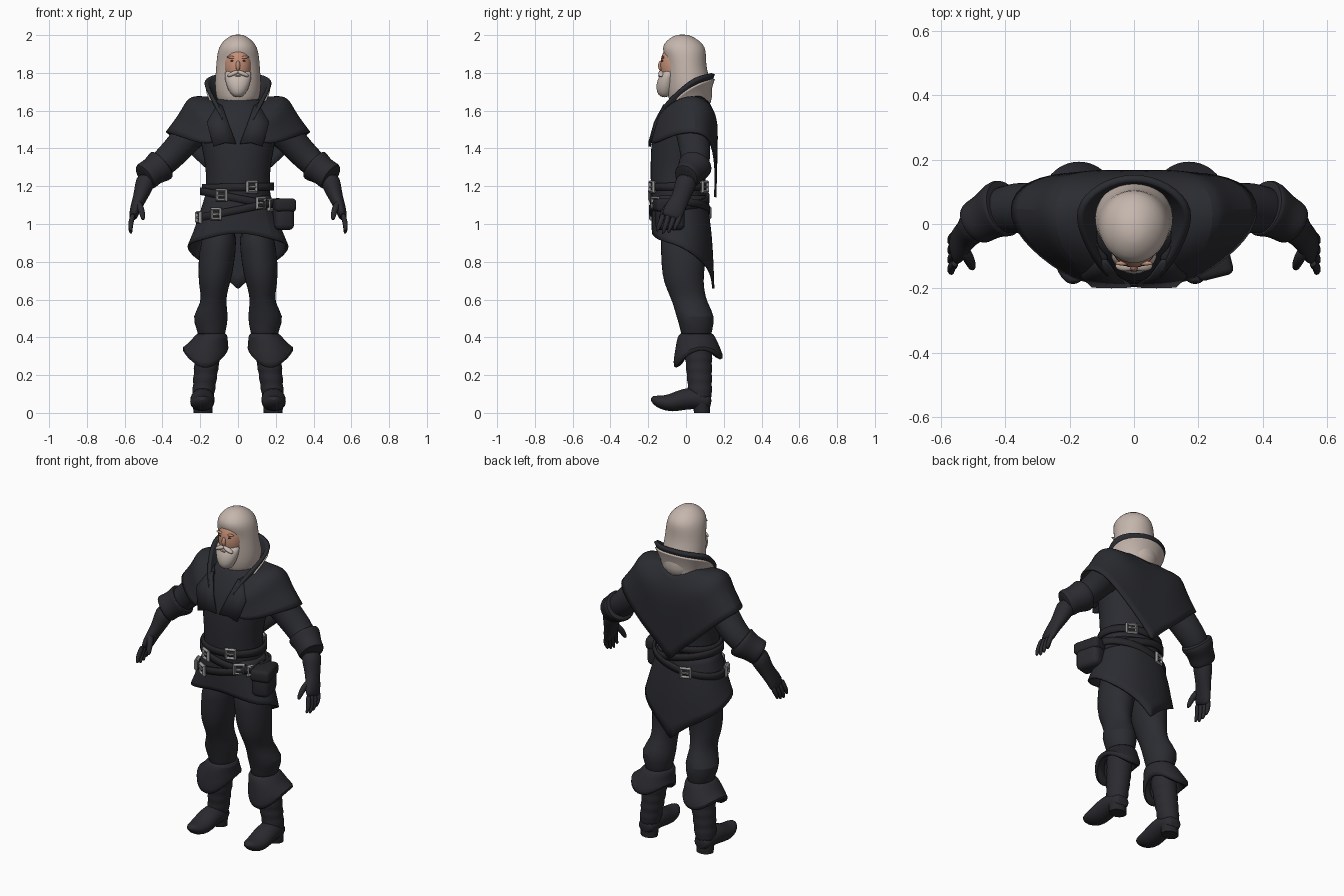
import bpy, bmesh, math
from mathutils import Vector, Matrix

if "Cube" in bpy.data.objects:
    bpy.data.objects.remove(bpy.data.objects["Cube"])


def material(name, r, g, b):
    m = bpy.data.materials.new(name)
    m.use_nodes = True
    m.diffuse_color = (r, g, b, 1)
    bsdf = m.node_tree.nodes["Principled BSDF"]
    bsdf.inputs["Base Color"].default_value = (r, g, b, 1)
    bsdf.inputs["Roughness"].default_value = .8
    return m


CLOTH = material("charcoal cloth", .024, .025, .031)
LEATHER = material("dark leather", .023, .023, .029)
STRAP = material("black strap", .02, .02, .024)
METAL = material("grey metal", .3, .3, .3)
HAIR = material("ash hair", .56, .47, .42)
BEARD = material("pale beard", .57, .49, .44)
SKIN = material("skin", .56, .28, .19)
DARK = material("dark eye", .1, .05, .04)


def finish(bm, name, mat, sub=0, thick=0):
    bmesh.ops.remove_doubles(bm, verts=bm.verts, dist=.0005)
    bmesh.ops.recalc_face_normals(bm, faces=bm.faces)
    mesh = bpy.data.meshes.new(name)
    bm.to_mesh(mesh)
    bm.free()
    mesh.materials.append(mat)
    obj = bpy.data.objects.new(name, mesh)
    bpy.context.collection.objects.link(obj)
    if sub:
        mod = obj.modifiers.new("smooth", "SUBSURF")
        mod.levels = mod.render_levels = sub
    if thick:
        mod = obj.modifiers.new("thickness", "SOLIDIFY")
        mod.thickness, mod.offset = thick, 0
    return obj


def loft(name, stations, mat, ref=None, side=1, n=16, sub=1):
    """Skin elliptical rings (x, y, z, r1, r2); ref None keeps the rings level."""
    bm = bmesh.new()
    centres = [Vector((x * side, y, z)) for x, y, z, *_ in stations]
    rings = []
    for i, (c, st) in enumerate(zip(centres, stations)):
        u, v = Vector((1, 0, 0)), Vector((0, 1, 0))
        if ref:
            t = (centres[min(i + 1, len(centres) - 1)] - centres[max(i - 1, 0)]).normalized()
            v = Vector(ref) - t * t.dot(Vector(ref))
            v.normalize()
            u = v.cross(t)
        angles = [math.tau * k / n for k in range(n)]
        rings.append([bm.verts.new(c + u * st[3] * math.cos(a) + v * st[4] * math.sin(a)) for a in angles])
    for p, q in zip(rings, rings[1:]):
        for k in range(n):
            bm.faces.new((p[k], p[(k + 1) % n], q[(k + 1) % n], q[k]))
    bm.faces.new(rings[0][::-1])
    bm.faces.new(rings[-1])
    return finish(bm, name, mat, sub)


def sheet(name, cols, mat, sides=(1, -1), sub=2, thick=.012):
    """Cloth panel from columns of points, repeated on each side of the body."""
    bm = bmesh.new()
    for s in sides:
        grid = [[bm.verts.new((x * s, y, z)) for x, y, z in col] for col in cols]
        for p, q in zip(grid, grid[1:]):
            for k in range(len(p) - 1):
                bm.faces.new((p[k], q[k], q[k + 1], p[k + 1]))
    return finish(bm, name, mat, sub, thick)


def ball(name, loc, scale, mat, tilt=0):
    bm = bmesh.new()
    m = Matrix.Translation(loc) @ Matrix.Rotation(tilt, 4, "Y") @ Matrix.Diagonal((*scale, 1))
    bmesh.ops.create_uvsphere(bm, u_segments=24, v_segments=16, radius=1, matrix=m)
    return finish(bm, name, mat)


def box(name, loc, size, mat, turn=0, bevel=.02):
    bm = bmesh.new()
    m = Matrix.Translation(loc) @ Matrix.Rotation(turn, 4, "Z") @ Matrix.Diagonal((*size, 1))
    bmesh.ops.create_cube(bm, size=1, matrix=m)
    bmesh.ops.bevel(bm, geom=bm.edges[:], offset=bevel, segments=3, affect="EDGES", profile=.5)
    return finish(bm, name, mat)


# Torso
loft("torso", [(0, -.03, 1, .18, .14), (0, -.04, 1.15, .175, .145), (0, -.045, 1.25, .165, .145),
               (0, -.03, 1.4, .19, .158), (0, -.015, 1.52, .22, .158), (0, 0, 1.62, .18, .115),
               (0, .01, 1.68, .09, .09)], CLOTH, n=24)

# Shoulder mantle: neck, shoulder and hem points, with a row that keeps the shoulder corner crisp
mantle = [
    [(0, .125, 1.63), (0, .165, 1.54), (0, .155, 1.12)],
    [(.03, .12, 1.64), (.05, .165, 1.55), (.04, .155, 1.185)],
    [(.08, .09, 1.67), (.15, .165, 1.58), (.18, .16, 1.3)],
    [(.12, .06, 1.68), (.24, .135, 1.64), (.34, .135, 1.46)],
    [(.13, .02, 1.66), (.265, .04, 1.7), (.395, .05, 1.49)],
    [(.12, -.05, 1.65), (.25, -.06, 1.66), (.35, -.05, 1.48)],
    [(.1, -.09, 1.63), (.19, -.14, 1.57), (.22, -.155, 1.43)],
    [(.07, -.11, 1.62), (.12, -.165, 1.54), (.12, -.185, 1.42)]]
for col in mantle:
    fold = Vector(col[1]).lerp(Vector(col[2]), .4)
    fold.x *= .94
    col.insert(2, fold)
sheet("mantle", mantle, CLOTH)

# Standing collar with hair falling over its outside, and lapels
collar = [
    [(0, .115, 1.68), (0, .135, 1.75), (0, .152, 1.8)],
    [(.08, .095, 1.67), (.095, .11, 1.74), (.105, .125, 1.79)],
    [(.11, .03, 1.64), (.145, .035, 1.71), (.188, .045, 1.775)],
    [(.11, -.04, 1.6), (.125, -.05, 1.64), (.148, -.06, 1.69)],
    [(.09, -.1, 1.56), (.1, -.115, 1.59), (.11, -.125, 1.625)],
    [(.05, -.16, 1.49), (.06, -.165, 1.51), (.07, -.165, 1.55)]]
sheet("collar", collar, CLOTH, thick=.02)
fall = []
for low, mid, rim in collar[:4]:
    points = [Vector(low) - Vector((0, 0, .06)), Vector(low), Vector(mid), Vector(mid).lerp(Vector(rim), .45)]
    fall.append([p * 1.09 - Vector((0, 0, p.z * .09)) for p in points])
sheet("hair_fall", fall, HAIR, thick=.014)
sheet("lapels", [
    [(.085, -.115, 1.63), (.05, -.165, 1.53), (.01, -.192, 1.425)],
    [(.105, -.115, 1.62), (.1, -.165, 1.535), (.07, -.194, 1.43)],
    [(.12, -.115, 1.61), (.165, -.16, 1.535), (.13, -.192, 1.41)]], CLOTH, sub=0)

# Coat skirt with a long pointed tail
sheet("coat_skirt", [
    [(0, .1, 1.15), (0, .135, .95), (0, .145, .645)],
    [(.03, .1, 1.15), (.035, .133, .95), (.03, .143, .685)],
    [(.09, .09, 1.15), (.12, .125, .95), (.115, .13, .755)],
    [(.17, .02, 1.15), (.22, .05, .97), (.25, .06, .83)],
    [(.17, -.05, 1.15), (.22, -.06, 1), (.275, -.06, .9)],
    [(.14, -.14, 1.15), (.17, -.15, 1.03), (.205, -.155, .91)],
    [(0, -.185, 1.15), (0, -.19, 1.05), (0, -.185, .97)]], CLOTH)


# Belts and buckles
def belt_point(angle, z, tilt, rx, ry, lift=0):
    x = rx * math.sin(angle)
    return Vector((x, -.035 - ry * math.cos(angle), z + tilt * x + lift))


def buckle(name, angle, belt, size=.036):
    normal = Vector((math.sin(angle), -math.cos(angle), 0))
    spin = normal.to_track_quat("Z", "Y") @ Matrix.Rotation(math.pi / 4, 3, "Z").to_quaternion()
    place = belt_point(angle, *belt) + normal * .006
    bpy.ops.mesh.primitive_torus_add(major_segments=4, minor_segments=4, major_radius=size, minor_radius=.012,
                                     location=place, rotation=spin.to_euler())
    ring = bpy.context.object
    ring.name = name
    ring.data.materials.append(METAL)
    box(name + "_prong", place + normal * .004, (.04, .008, .01), METAL, angle, .002)


belts = {"upper": (1.195, .02, .185, .15), "middle": (1.135, -.2, .195, .153), "lower": (1.075, .2, .215, .155)}
placings = {"upper": (.4, 2.6), "middle": (-.45, .65, 1.05), "lower": (-.55, -1.2, 3.5)}
for part, belt in belts.items():
    cols = [[belt_point(math.tau * k / 32, *belt, lift) for lift in (-.02, .02)] for k in range(33)]
    sheet(part + "_belt", cols, STRAP, sides=(1,), sub=1, thick=.014)
    for k, angle in enumerate(placings[part]):
        buckle(f"{part}_buckle_{k}", angle, belt)

# Pouch on the left hip
box("pouch", (.235, -.085, 1.045), (.105, .15, .155), LEATHER, .25, .03)
box("pouch_flap", (.237, -.087, 1.1), (.115, .165, .07), STRAP, .25, .02)

# Head, hair and beard
ball("face", (0, -.05, 1.84), (.076, .086, .12), SKIN)
loft("hair", [(0, .025, 1.6, .09, .1), (0, .022, 1.68, .12, .122), (0, .016, 1.75, .124, .118),
              (0, .004, 1.81, .118, .108), (0, 0, 1.87, .114, .106), (0, -.009, 1.915, .108, .116),
              (0, -.014, 1.952, .094, .108), (0, -.018, 1.986, .06, .068), (0, -.02, 2.004, .022, .025)],
     HAIR, n=24)
loft("beard", [(0, -.113, 1.67, .02, .02), (0, -.113, 1.695, .046, .044), (0, -.107, 1.74, .066, .052),
               (0, -.098, 1.785, .073, .046), (0, -.085, 1.82, .074, .032)], BEARD)
ball("nose", (0, -.135, 1.838), (.012, .013, .026), SKIN)
ball("mouth", (0, -.143, 1.784), (.015, .005, .004), SKIN)
for s, label in ((1, "left"), (-1, "right")):
    ball(label + "_moustache", (s * .026, -.131, 1.796), (.034, .016, .012), BEARD, s * .4)
    ball(label + "_brow", (s * .034, -.122, 1.882), (.024, .007, .007), SKIN, s * -.12)
    ball(label + "_eye", (s * .03, -.125, 1.864), (.011, .005, .004), DARK)

    # Arm, flared sleeve cuff and glove
    loft(label + "_sleeve", [(.16, .02, 1.56, .09, .09), (.25, .035, 1.48, .086, .09),
                             (.33, .05, 1.385, .078, .083), (.4, .05, 1.318, .074, .078),
                             (.47, .015, 1.26, .06, .06)], CLOTH, (0, 1, 0), s)
    loft(label + "_sleeve_cuff", [(.398, .052, 1.318, .07, .07), (.4, .051, 1.316, .09, .092),
                                  (.415, .047, 1.304, .092, .094), (.45, .027, 1.28, .074, .076),
                                  (.48, .009, 1.258, .08, .073), (.495, 0, 1.247, .077, .07),
                                  (.498, -.002, 1.245, .05, .05)], LEATHER, (0, 1, 0), s)
    loft(label + "_glove", [(.478, .012, 1.255, .058, .06), (.5, -.008, 1.195, .049, .057),
                            (.52, -.03, 1.135, .037, .047), (.54, -.055, 1.09, .031, .055),
                            (.553, -.075, 1.045, .025, .057), (.556, -.08, 1.03, .015, .047)],
         LEATHER, (0, 1, 0), s)
    for k in range(4):
        y, drop = -.12 + .03 * k, .012 * abs(k - 1.3)
        loft(f"{label}_finger_{k}", [(.553, y, 1.06, .015, .016), (.567, y - .012, 1.01, .015, .015),
                                     (.57, y - .026, .968 + drop, .013, .013),
                                     (.566, y - .034, .943 + drop, .007, .007)],
             LEATHER, (0, 1, 0), s, n=8)
    loft(label + "_thumb", [(.535, -.07, 1.12, .022, .024), (.512, -.11, 1.08, .019, .019),
                            (.504, -.13, 1.04, .015, .015), (.502, -.14, 1.02, .008, .008)],
         LEATHER, (0, 1, 0), s, n=8)

    # Trouser leg
    loft(label + "_leg", [(.09, -.02, 1, .09, .12), (.11, -.01, .85, .1, .125), (.12, -.018, .73, .093, .112),
                          (.128, -.005, .66, .078, .102), (.128, .02, .585, .062, .092),
                          (.148, .053, .51, .102, .106), (.14, .055, .44, .076, .084),
                          (.14, .055, .36, .065, .075)], CLOTH, side=s)

    # Boot: wrinkled shaft, foot with upturned toe, heel, folded cuff
    shaft = []
    for k in range(13):
        t = k / 12
        r = .074 - .016 * t + .005 * (-1) ** k
        shaft.append((.15 + .037 * t, .062 + .014 * t, .4 - .33 * t, r, r + .004))
    loft(label + "_boot_shaft", shaft, LEATHER, side=s)
    loft(label + "_boot_foot", [(.186, .135, .06, .035, .03), (.186, .115, .06, .052, .045),
                                (.186, .06, .078, .062, .06), (.188, -.01, .075, .066, .058),
                                (.19, -.08, .05, .066, .049), (.19, -.135, .056, .056, .037),
                                (.19, -.168, .07, .036, .024), (.19, -.185, .08, .015, .01)],
         LEATHER, (0, 0, 1), s)
    loft(label + "_boot_heel", [(.186, .085, 0, .05, .042), (.186, .08, .06, .053, .048)], STRAP, side=s, sub=0)
    cols = []
    for k in range(25):
        a = math.tau * k / 24
        c, d = math.sin(a), -math.cos(a)
        hem = .292 - .035 * math.cos(2 * a) + .022 * d
        cols.append([(.14 + .07 * c, .055 + .08 * d, .415), (.142 + .084 * c, .055 + .094 * d, .405),
                     (.16 + .1 * c, .06 + .108 * d, .36), (.173 + .12 * c, .065 + .13 * d, hem + .02),
                     (.173 + .112 * c, .065 + .122 * d, hem), (.165 + .075 * c, .062 + .085 * d, hem + .03)])
    sheet(label + "_boot_cuff", cols, LEATHER, sides=(s,), sub=1)

# Smooth shading with sharp creases kept
bpy.ops.object.select_all(action="DESELECT")
for obj in bpy.context.collection.objects:
    if obj.type == "MESH" and "buckle" not in obj.name:
        obj.select_set(True)
        bpy.context.view_layer.objects.active = obj
bpy.ops.object.shade_smooth_by_angle(angle=math.radians(50))
